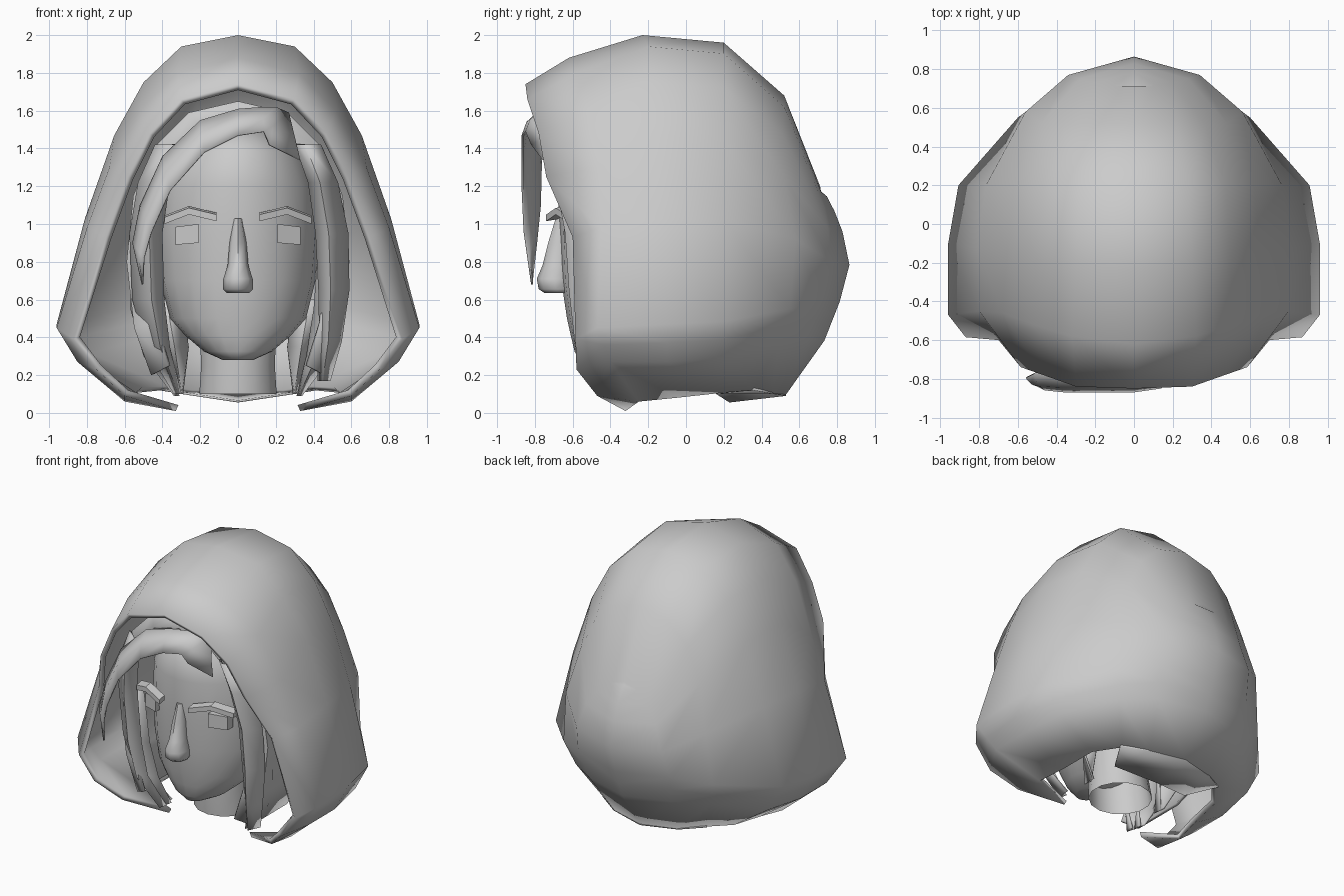
import bpy, bmesh, math

if "Cube" in bpy.data.objects:
    bpy.data.objects.remove(bpy.data.objects["Cube"])

GREY = bpy.data.materials.new("grey")
GREY.diffuse_color = (0.6, 0.6, 0.6, 1)
GREY.use_nodes = True
GREY.node_tree.nodes["Principled BSDF"].inputs["Base Color"].default_value = GREY.diffuse_color


def make(name, verts, faces, thick=0, mirror=False, offset=-1, angle=40):
    """Mesh object with clean normals, optional mirror and thickness, smooth shaded."""
    me = bpy.data.meshes.new(name)
    me.from_pydata(verts, [], faces)
    bm = bmesh.new()
    bm.from_mesh(me)
    bmesh.ops.remove_doubles(bm, verts=bm.verts, dist=0.0005)
    bmesh.ops.recalc_face_normals(bm, faces=bm.faces)
    bm.to_mesh(me)
    bm.free()
    me.materials.append(GREY)
    ob = bpy.data.objects.new(name, me)
    bpy.context.collection.objects.link(ob)
    if mirror:
        m = ob.modifiers.new("mirror", 'MIRROR')
        m.use_clip = True
    if thick:
        s = ob.modifiers.new("thickness", 'SOLIDIFY')
        s.thickness, s.offset = thick, offset
    bpy.ops.object.select_all(action='DESELECT')
    bpy.context.view_layer.objects.active = ob
    ob.select_set(True)
    bpy.ops.object.shade_smooth_by_angle(angle=math.radians(angle))
    return ob


def loft(name, rows, closed=False, caps=True, **kw):
    """Skin rows of equal point count; closed rows get end caps."""
    n = len(rows[0])
    verts = [p for r in rows for p in r]
    faces = [(i * n + j, i * n + (j + 1) % n, (i + 1) * n + (j + 1) % n, (i + 1) * n + j)
             for i in range(len(rows) - 1) for j in range(n if closed else n - 1)]
    if closed and caps:
        faces += [tuple(range(n)), tuple(range((len(rows) - 1) * n, len(rows) * n))]
    return make(name, verts, faces, **kw)


def rings(name, spec, n=16, **kw):
    """Loft of horizontal ellipses given as (z, half width, front y, back y)."""
    rows = [[(w * math.sin(2 * math.pi * k / n),
              (f + b) / 2 - (b - f) / 2 * math.cos(2 * math.pi * k / n), z)
             for k in range(n)] for z, w, f, b in spec]
    return loft(name, rows, closed=True, **kw)


# Hood: half arches from the front opening to the back seam
opening = [(0, -.85, 1.74), (.3, -.84, 1.66), (.47, -.78, 1.48), (.585, -.74, 1.25),
           (.7, -.6, .93), (.87, -.585, .39), (.6, -.47, .09), (.33, -.32, .01)]
brow = [(0, -.62, 1.88), (.32, -.58, 1.8), (.52, -.52, 1.6), (.68, -.46, 1.3),
        (.8, -.45, .98), (.96, -.47, .45), (.85, -.4, .27), (.6, -.25, .06)]
crown = [(0, -.23, 2), (.3, -.2, 1.94), (.5, -.2, 1.75), (.655, -.15, 1.47),
         (.81, -.13, 1.03), (.96, -.1, .47), (.85, -.1, .27), (.56, -.05, .08)]
rear = [(x * .945, .2, z * .965 + .03) for x, y, z in crown]
nape = [(0, .52, 1.68), (.22, .52, 1.62), (.37, .51, 1.48), (.48, .52, 1.25),
        (.56, .58, .92), (.6, .55, .55), (.54, .49, .37), (.4, .36, .12)]
tail = [(0, .71, 1.2), (.11, .715, 1.17), (.2, .73, 1.09), (.28, .75, .98),
        (.34, .77, .8), (.37, .71, .6), (.33, .64, .39), (.25, .46, .1)]
seam = [(0, y + .28 * x, z * .98) for x, y, z in tail]
rows = [opening, brow, crown, rear, nape, tail, seam]
for r in rows:  # extra point near the lower corner
    mid = tuple((a + b) / 2 for a, b in zip(r[5], r[6]))
    r.insert(6, (.75, -.58, .23) if r is opening else mid)
hood = loft("hood", rows, mirror=True, thick=.035, angle=50)
hood.modifiers["thickness"].use_even_offset = True

# Folded hem closing the underside at the nape
make("hood_hem", [(0, .23, .055), (.3, .16, .1), (.42, .36, .12), (.26, .46, .1), (0, .53, .09)],
     [(0, 1, 4), (1, 2, 3), (1, 3, 4)], mirror=True, thick=.012, offset=1)

# Head, neck and nose
rings("head", [(.28, .08, -.56, -.35), (.325, .18, -.59, -.25), (.41, .28, -.61, -.1),
               (.5, .36, -.63, .05), (.7, .41, -.66, .2), (.95, .43, -.67, .25),
               (1.2, .41, -.68, .25), (1.38, .33, -.66, .2), (1.48, .2, -.55, .1),
               (1.52, .06, -.35, -.1)], n=20, angle=60)
rings("neck", [(.1, .21, -.35, .07), (.25, .2, -.36, .04), (.5, .21, -.36, .04)], n=14, caps=False)
rings("nose", [(.635, .06, -.75, -.6), (.655, .08, -.78, -.6), (.71, .078, -.79, -.6),
               (.78, .055, -.76, -.6), (.9, .045, -.73, -.6), (1.03, .025, -.69, -.6)],
      n=8, angle=60)

# Eyes as slim blocks, eyebrows as bent bars
for side, s in (("left", -1), ("right", 1)):
    loft(side + "_eye", [[(s * x, y, z0), (s * x, y, z1), (s * x, y + .06, z1), (s * x, y + .06, z0)]
                         for x, y, z0, z1 in ((.21, -.645, .9, 1.0), (.33, -.59, .89, .985))],
         closed=True, angle=20)
    loft(side + "_eyebrow", [[(s * x, y, z), (s * x, y, z + .035),
                              (s * x, y + .06, z + .045), (s * x, y + .06, z + .01)]
                             for x, y, z in ((.115, -.74, 1.015), (.26, -.69, 1.05), (.39, -.61, 1.0))],
         closed=True, angle=20)

# Hair mass: an arch between face and hood, running back over the skull
half = [(.46, .2), (.55, .45), (.59, .8), (.555, 1.15), (.45, 1.4), (.26, 1.59)]
arch = [(-x, z) for x, z in half] + [(0, 1.65)] + [(x, z) for x, z in reversed(half)]
loft("hair_mass", [[(x * k, y - .18 * max(0, z - 1), z * (1 - d) + d * .8) for x, z in arch]
                   for k, y, d in ((.8, -.57, .08), (1, -.5, 0), (1, -.1, 0), (.85, .3, .08), (.4, .5, .5))],
     thick=.02)

# Swept fringe: (outer x, z, inner x, z, y) from the brow to a pointed tip on the left
fringe = [(.27, 1.59, .33, 1.34, -.76), (.2, 1.62, .17, 1.42, -.82), (.13, 1.62, .14, 1.49, -.85),
          (0, 1.61, 0, 1.47, -.87), (-.2, 1.55, -.18, 1.38, -.87), (-.4, 1.36, -.36, 1.18, -.87),
          (-.52, 1.1, -.46, .96, -.86), (-.56, .9, -.5, .82, -.84), (-.51, .68, -.506, .68, -.82)]
loft("fringe", [[(a + (c - a) * t, e + .1 * (1 - t) ** 2 * min(1, (b - .68) * 2), b + (d - b) * t)
                 for a, b, c, d, e in fringe] for t in (0, .5, 1)], thick=.012)


def lock(name, s, spec):
    """Curved strand from rows of (z, inner x, outer x, y), bulging to the front."""
    loft(name, [[(s * a, y + .03, z), (s * (a * .6 + b * .4), y - .03, z), (s * b, y + .06, z)]
                for z, a, b, y in spec], thick=.015)


# Side locks hanging beside the face
right_front = [(1.42, .3, .44, -.68), (1.22, .37, .53, -.66), (.95, .41, .585, -.61),
               (.65, .425, .59, -.59), (.38, .43, .55, -.56), (.17, .42, .49, -.5)]
left_front = [(1.42, .28, .44, -.68), (1.22, .36, .53, -.66), (.95, .4, .575, -.61),
              (.6, .39, .56, -.58), (.35, .36, .49, -.55), (.1, .3, .34, -.42)]
for side, s, front in (("left", -1, left_front), ("right", 1, right_front)):
    lock(side + "_front_lock", s, front)
    lock(side + "_back_lock", s, [(.95, .43, .57, -.5), (.55, .4, .57, -.47), (.3, .36, .5, -.43),
                                  (.09, .31, .34, -.35)])
    lock(side + "_nape_lock", s, [(.6, .3, .5, -.1), (.35, .26, .45, -.1), (.1, .29, .31, -.12)])
